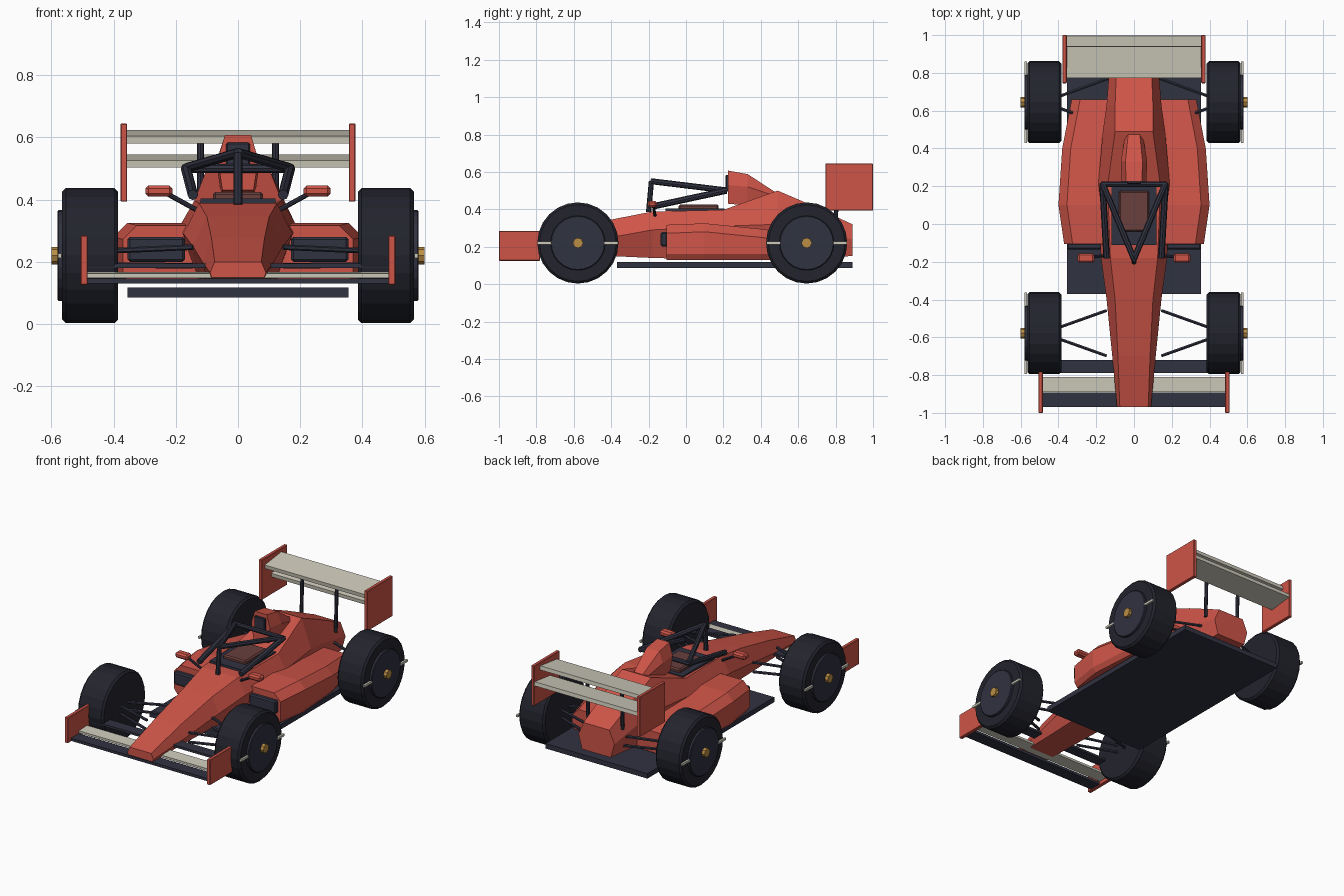
import bpy, bmesh
from math import radians, pi
from mathutils import Vector, Matrix

if "Cube" in bpy.data.objects:
    bpy.data.objects.remove(bpy.data.objects["Cube"])


def mat(name, r, g, b):
    m = bpy.data.materials.new(name)
    m.diffuse_color = (r, g, b, 1)
    m.use_nodes = True
    m.node_tree.nodes["Principled BSDF"].inputs["Base Color"].default_value = m.diffuse_color
    return m


RED = mat("red_paint", .62, .09, .065)
DARK = mat("dark_carbon", .03, .032, .052)
TYRE = mat("tyre_rubber", .016, .017, .026)
PALE = mat("pale_grey", .62, .6, .5)
GOLD = mat("gold_nut", .5, .27, .06)
BROWN = mat("seat_brown", .14, .05, .045)


def finish(name, bm, m, bevel=0):
    bmesh.ops.recalc_face_normals(bm, faces=bm.faces)
    me = bpy.data.meshes.new(name)
    bm.to_mesh(me)
    bm.free()
    me.materials.append(m)
    ob = bpy.data.objects.new(name, me)
    bpy.context.collection.objects.link(ob)
    if bevel:
        mod = ob.modifiers.new("bevel", 'BEVEL')
        mod.width = bevel
        mod.segments = 1
        mod.limit_method = 'ANGLE'
    return ob


def box(name, x, y, z, m, bevel=0, tilt=0):
    """Box from (min, max) ranges, optionally pitched about x."""
    bm = bmesh.new()
    size = Matrix.Diagonal((x[1] - x[0], y[1] - y[0], z[1] - z[0], 1))
    mid = Matrix.Translation([sum(r) / 2 for r in (x, y, z)])
    bmesh.ops.create_cube(bm, size=1, matrix=mid @ Matrix.Rotation(radians(tilt), 4, 'X') @ size)
    return finish(name, bm, m, bevel)


def rod(name, a, b, r, m, sides=8, bevel=0):
    a, b = Vector(a), Vector(b)
    d = b - a
    bm = bmesh.new()
    M = Matrix.Translation((a + b) / 2) @ d.to_track_quat('Z', 'Y').to_matrix().to_4x4()
    bmesh.ops.create_cone(bm, cap_ends=True, segments=sides, radius1=r, radius2=r, depth=d.length, matrix=M)
    return finish(name, bm, m, bevel)


def loft(name, rings, m):
    bm = bmesh.new()
    vs = [[bm.verts.new(p) for p in ring] for ring in rings]
    n = len(vs[0])
    for r0, r1 in zip(vs, vs[1:]):
        for i in range(n):
            j = (i + 1) % n
            bm.faces.new((r0[i], r0[j], r1[j], r1[i]))
    bm.faces.new(vs[0])
    bm.faces.new(vs[-1])
    return finish(name, bm, m)


def hexring(y, wb, zb, wm, zm, wt, zt):
    return [(wb, y, zb), (wm, y, zm), (wt, y, zt), (-wt, y, zt), (-wm, y, zm), (-wb, y, zb)]


# Main body: nose, tub and engine cover
loft("body", [hexring(*s) for s in (
    (-.97, .085, .15, .09, .165, .075, .2),
    (-.70, .090, .15, .115, .20, .085, .275),
    (-.40, .100, .15, .145, .25, .10, .345),
    (-.18, .120, .14, .175, .29, .125, .388),
    (.20, .140, .13, .19, .31, .14, .397),
    (.49, .130, .13, .165, .32, .10, .50),
    (.63, .120, .14, .145, .30, .10, .44),
    (.89, .100, .15, .125, .24, .09, .32))], RED)

# Airbox and its intake
loft("airbox", [hexring(*s) for s in (
    (.225, .05, .43, .065, .53, .042, .607),
    (.33, .055, .42, .07, .52, .045, .588),
    (.48, .03, .42, .045, .47, .03, .49))], RED)
box("air_intake", (-.038, .038), (.212, .23), (.5, .583), DARK, .004)

# Cockpit
box("cockpit_opening", (-.12, .12), (-.11, .205), (.37, .404), DARK)
box("seat", (-.08, .08), (-.04, .175), (.39, .425), BROWN, .008)

# Floor
box("floor", (-.355, .355), (-.37, .89), (.086, .117), DARK)

# Cockpit guard: central strut and rear crossbar
apex = (0, -.185, .55)
rod("guard_strut", (0, -.2, .385), apex, .014, DARK)
rod("guard_crossbar", (-.175, .21, .5), (.175, .21, .5), .014, DARK)

# Front wing
box("front_wing_main", (-.49, .49), (-.97, -.893), (.13, .147), DARK)
box("front_wing_flap", (-.49, .49), (-.89, -.81), (.15, .165), PALE, 0, 3)
box("front_wing_rear_flap", (-.49, .49), (-.79, -.72), (.18, .194), DARK)

# Rear wing, two pitched planes
box("rear_wing_upper", (-.36, .36), (.775, .942), (.59, .614), PALE, 0, 7)
box("rear_wing_lower", (-.36, .36), (.84, .998), (.512, .536), PALE, 0, 7)

for s, side in ((1, "left"), (-1, "right")):
    def sx(a, b):
        return tuple(sorted((s * a, s * b)))

    # Wing endplates and rear wing posts
    box("front_endplate_" + side, sx(.483, .506), (-1, -.78), (.125, .285), RED, .003)
    box("rear_endplate_" + side, sx(.356, .378), (.745, 1), (.393, .645), RED, .003)
    rod("rear_wing_post_" + side, (s * .12, .8, .3), (s * .12, .81, .585), .011, DARK)

    # Sidepod and inlet
    loft("sidepod_" + side, [[(s * x, y, z) for x, z in (
        (.12, .13), (w - .02, .13), (w, .16), (w, zt - .045), (w - .045, zt), (.12, zt))]
        for y, w, zt in ((-.105, .37, .317), (.1, .4, .325), (.4, .38, .295), (.66, .33, .262))], RED)
    box("sidepod_inlet_" + side, sx(.17, .355), (-.135, -.1), (.2, .28), DARK, .008)

    # Mirror and stalk
    box("mirror_" + side, sx(.21, .298), (-.205, -.155), (.41, .445), RED, .01)
    rod("mirror_stalk_" + side, (s * .13, -.165, .365), (s * .23, -.175, .42), .008, DARK)

    # Guard side rails
    rod("guard_top_bar_" + side, apex, (s * .165, .21, .502), .016, DARK)
    rod("guard_rail_" + side, (s * .145, -.18, .415), (s * .167, .215, .5), .017, DARK)

    for cy, end in ((-.578, "front"), (.645, "rear")):
        tag = end + "_" + side

        # Wheel: tyre, disc, marker strip and nut
        def disc(name, x0, x1, r, m, sides, bevel=0):
            rod(name + "_" + tag, (s * x0, cy, .22), (s * x1, cy, .22), r, m, sides, bevel)
        disc("tyre", .385, .565, .217, TYRE, 24, .012)
        disc("wheel_disc", .5, .58, .146, DARK, 24, .004)
        disc("wheel_nut", .56, .6, .028, GOLD, 8)
        box("wheel_strip_" + tag, sx(.567, .579), (cy - .215, cy + .215), (.213, .227), PALE)

        # Wishbones, upper and lower
        for z_in, z_out, level in ((.247, .235, "upper"), (.187, .19, "lower")):
            for d in (1, -1):
                x_in = .145 if end == "front" else .11
                y_in = .12 if end == "front" else .135
                rod("wishbone_%s_%s" % (level, tag), (s * x_in, cy + d * y_in, z_in),
                    (s * .42, cy + d * .022, z_out), .009, DARK, 6)
